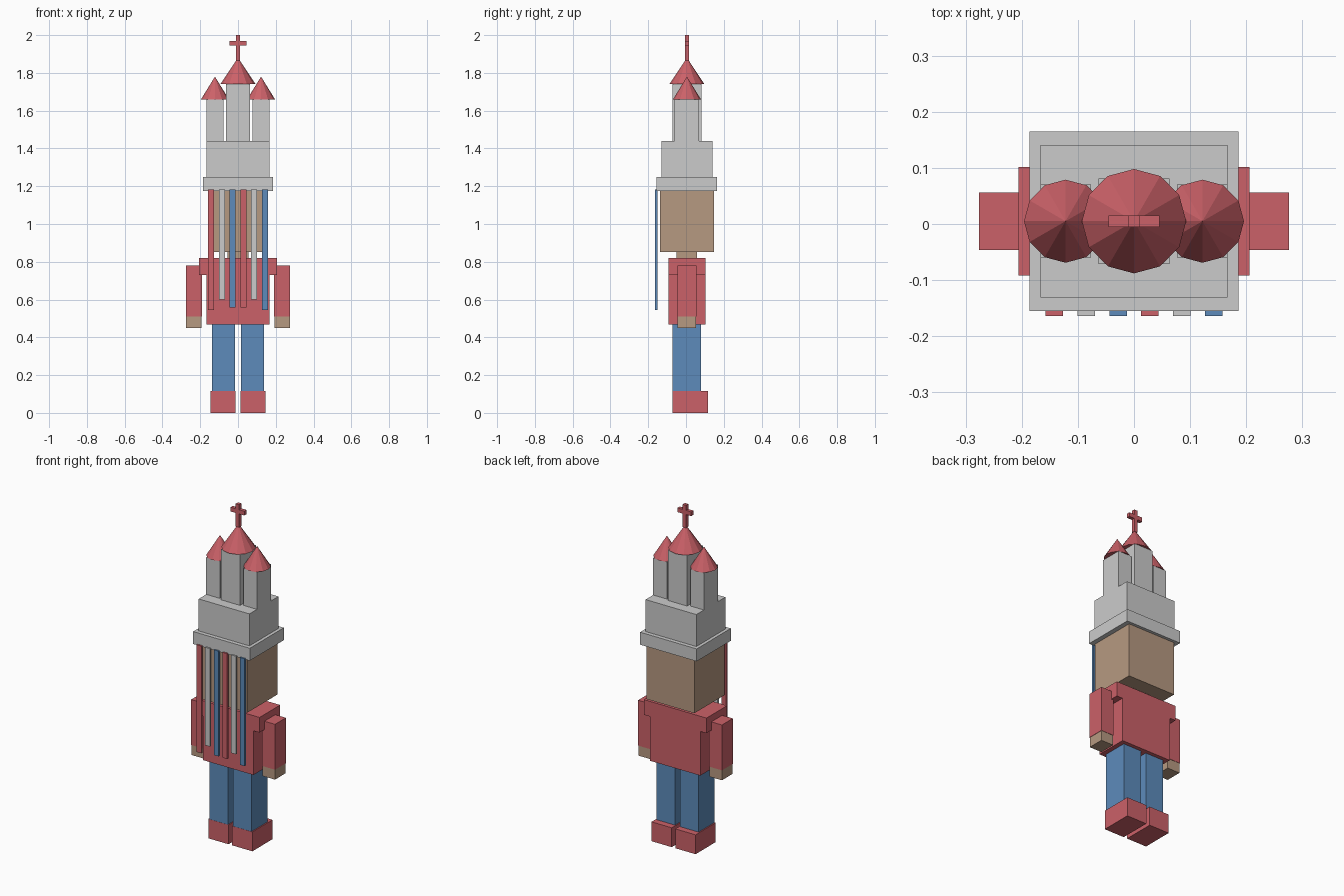
import bpy

if "Cube" in bpy.data.objects:
    bpy.data.objects.remove(bpy.data.objects["Cube"])

CY = 0.005  # shared depth centre of the stacked parts


def material(name, rgb):
    m = bpy.data.materials.new(name)
    m.diffuse_color = (*rgb, 1)
    m.use_nodes = True
    m.node_tree.nodes["Principled BSDF"].inputs["Base Color"].default_value = m.diffuse_color
    return m


RED = material("red", (0.6, 0.12, 0.14))
BLUE = material("blue", (0.11, 0.26, 0.5))
TAN = material("tan", (0.47, 0.32, 0.22))


def finish(name, mat):
    ob = bpy.context.object
    ob.name = name
    if mat:
        ob.data.materials.append(mat)
    return ob


def box(name, x, y, z, mat=None):
    """Box from (min, max) ranges on each axis."""
    bpy.ops.mesh.primitive_cube_add(size=1, location=[(a + b) / 2 for a, b in (x, y, z)])
    ob = finish(name, mat)
    ob.scale = [b - a for a, b in (x, y, z)]
    bpy.ops.object.transform_apply(location=False, rotation=False, scale=True)
    return ob


def mid_box(name, hx, hy, z, mat=None, x=0):
    return box(name, (x - hx, x + hx), (CY - hy, CY + hy), z, mat)


def pair(name, x, y, z, mat=None):
    """The same box on both sides of x = 0."""
    box("right_" + name, x, y, z, mat)
    box("left_" + name, (-x[1], -x[0]), y, z, mat)


def roof(name, x, radius, z):
    bpy.ops.mesh.primitive_cone_add(vertices=12, radius1=radius, depth=z[1] - z[0],
                                    location=(x, CY, sum(z) / 2))
    finish(name, RED)


# legs and shoes
pair("shoe", (0.012, 0.145), (-0.072, 0.117), (0, 0.115), RED)
pair("leg", (0.017, 0.138), (-0.071, 0.079), (0.115, 0.467), BLUE)

# torso, shoulders, arms and hands
mid_box("torso", 0.166, 0.097, (0.467, 0.82), RED)
mid_box("shoulders", 0.206, 0.097, (0.73, 0.82), RED)
pair("arm", (0.19, 0.276), (-0.046, 0.056), (0.51, 0.78), RED)
pair("hand", (0.192, 0.274), (-0.044, 0.054), (0.45, 0.51), TAN)

# neck and head
mid_box("neck", 0.055, 0.054, (0.82, 0.855), TAN)
mid_box("head", 0.158, 0.142, (0.853, 1.176), TAN)

# hat brim and body
mid_box("hat_brim", 0.186, 0.16, (1.176, 1.25))
mid_box("hat_body", 0.167, 0.136, (1.25, 1.44))

# towers with faceted roofs
mid_box("centre_tower", 0.063, 0.076, (1.44, 1.74))
roof("centre_roof", 0, 0.093, (1.74, 1.88))
for side, s in (("left", -1), ("right", 1)):
    mid_box(side + "_tower", 0.045, 0.065, (1.44, 1.66), x=s * 0.122)
    roof(side + "_roof", s * 0.122, 0.074, (1.66, 1.78))

# cross on the centre roof
mid_box("cross_post", 0.011, 0.0105, (1.865, 2.0), RED)
mid_box("cross_bar", 0.045, 0.0105, (1.945, 1.97), RED)

# hanging ribbons
for i, (mat, low) in enumerate([(RED, 0.545), (None, 0.6), (BLUE, 0.557),
                                (RED, 0.557), (None, 0.6), (BLUE, 0.545)]):
    cx = (i - 2.5) * 0.0568
    box(f"ribbon_{i + 1}", (cx - 0.0155, cx + 0.0155), (-0.164, -0.152), (low, 1.183), mat)
